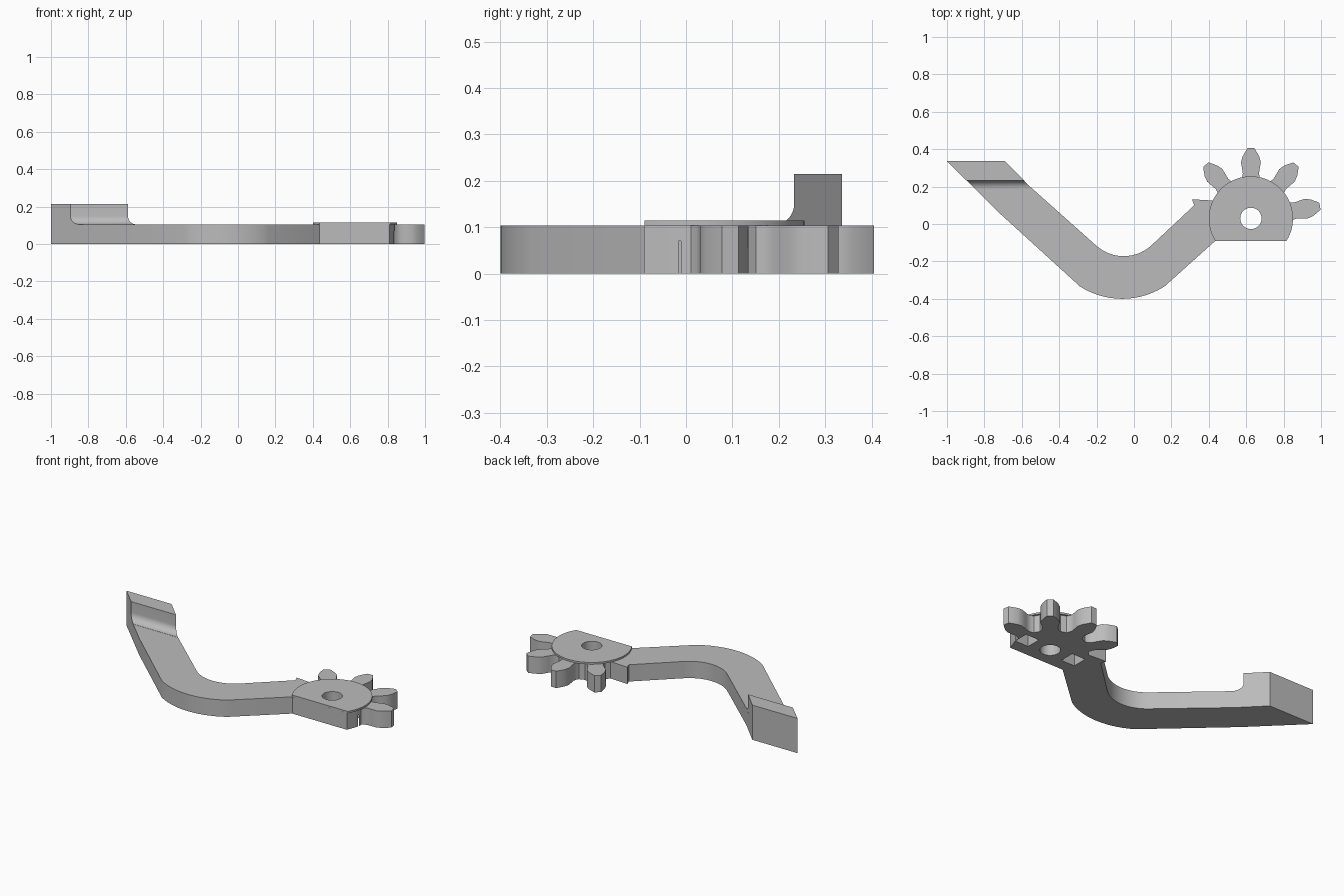
import bpy, bmesh
from math import sin, cos, radians, pi

cube = bpy.data.objects.get("Cube")
if cube:
    bpy.data.objects.remove(cube, do_unlink=True)

grey = bpy.data.materials.new("plain_grey")
grey.use_nodes = True
grey.diffuse_color = (0.5, 0.5, 0.5, 1)
grey.node_tree.nodes["Principled BSDF"].inputs["Base Color"].default_value = (0.5, 0.5, 0.5, 1)

CX, CY = 0.625, 0.03      # gear axle
THICK, PLATE_TOP = 0.104, 0.115
FLAT_Y = -0.09            # straight lower side of the gear


def arc(cx, cy, r, a0, a1, n):
    angles = [radians(a0 + (a1 - a0) * i / n) for i in range(n + 1)]
    return [(cx + r * cos(a), cy + r * sin(a)) for a in angles]


def add_object(name, bm):
    bmesh.ops.recalc_face_normals(bm, faces=bm.faces)
    mesh = bpy.data.meshes.new(name)
    bm.to_mesh(mesh)
    bm.free()
    mesh.materials.append(grey)
    obj = bpy.data.objects.new(name, mesh)
    bpy.context.collection.objects.link(obj)
    return obj


def prism(name, outline, z0, z1):
    bm = bmesh.new()
    face = bm.faces.new([bm.verts.new((x, y, z0)) for x, y in outline])
    top = bmesh.ops.extrude_face_region(bm, geom=[face])
    verts = [g for g in top["geom"] if isinstance(g, bmesh.types.BMVert)]
    bmesh.ops.translate(bm, verts=verts, vec=(0, 0, z1 - z0))
    return add_object(name, bm)


def box_outline(x, y, h):
    return [(x - h, y - h), (x + h, y - h), (x + h, y + h), (x - h, y + h)]


def cut(obj, cutter):
    mod = obj.modifiers.new("cut_" + cutter.name, "BOOLEAN")
    mod.operation = "DIFFERENCE"
    mod.solver = "EXACT"
    mod.object = cutter
    bpy.context.view_layer.objects.active = obj
    bpy.ops.object.modifier_apply(modifier=mod.name)


# Gear tooth flank: radius and half width
flank = [(0.205, 0.056), (0.22, 0.047), (0.24, 0.043), (0.265, 0.047), (0.3, 0.053),
         (0.33, 0.045), (0.36, 0.028), (0.375, 0.018)]


def tooth(angle):
    a = radians(angle)
    side = [(r, -w) for r, w in flank] + [(r, w) for r, w in reversed(flank)]
    return [(CX + r * cos(a) - w * sin(a), CY + r * sin(a) + w * cos(a)) for r, w in side]


# Bent arm running into the partial gear, as one outline
outline = [(-1, 0.336), (-0.717, 0.056)]
outline += arc(-0.063, 0.02, 0.42, -122.5, -57.5, 14)
outline += [(0.435, FLAT_Y), (0.81, FLAT_Y)]
outline += arc(CX, CY, 0.215, -24, -10, 3)
for a in (10, 50, 90, 130):
    outline += tooth(a)
outline += [(0.43, 0.125), (0.31, 0.132), (0.322, 0.1)]
outline += arc(-0.055, 0.047, 0.219, -48, -132, 14)
outline += [(-0.556, 0.2), (-0.69, 0.336)]
arm = prism("gear_arm", outline, 0, THICK)

# Raised hub plate with a flat side
plate = prism("hub_plate", arc(CX, CY, 0.225, -32.2, 212.2, 48), THICK, PLATE_TOP)

# Upright end block, its front curving down to the arm
profile = [(0.336, THICK - 0.004), (0.336, 0.215), (0.233, 0.215)]
profile += arc(0.188, 0.15, 0.045, 0, -90, 10)
profile.append((0.188, THICK - 0.004))
bm = bmesh.new()
left, right = [], []
for y, z in profile:
    left.append(bm.verts.new((-1 + (0.336 - y) * 1.01, y, z)))
    right.append(bm.verts.new((-0.69 + (0.336 - y) * 0.985, y, z)))
bm.faces.new(left)
bm.faces.new(right)
for i in range(len(profile)):
    j = (i + 1) % len(profile)
    bm.faces.new((left[i], left[j], right[j], right[i]))
block = add_object("end_block", bm)

# Axle hole and two square pockets underneath
hole = prism("axle_cutter", arc(CX, CY, 0.057, 0, 350, 35), -0.1, 0.3)
cut(arm, hole)
cut(plate, hole)
pockets = [prism("pocket_cutter", box_outline(CX + s * 0.165, CY, 0.046), -0.1, 0.07)
           for s in (-1, 1)]
for p in pockets:
    cut(arm, p)
for helper in pockets + [hole]:
    bpy.data.objects.remove(helper, do_unlink=True)

# Smooth curves with crisp edges
bpy.ops.object.select_all(action="DESELECT")
for obj in (arm, plate, block):
    obj.select_set(True)
bpy.context.view_layer.objects.active = arm
bpy.ops.object.shade_smooth_by_angle(angle=radians(30))
